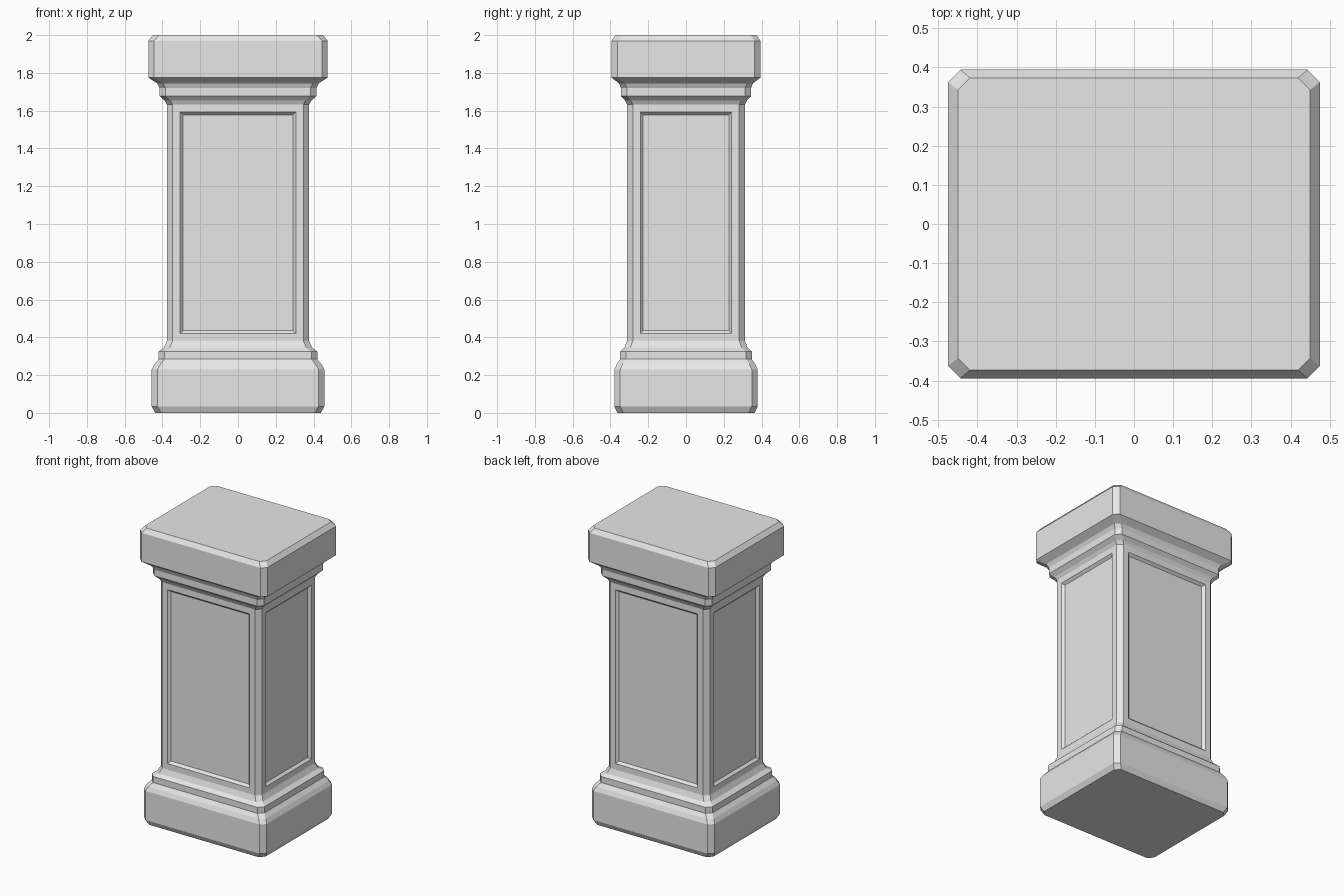
import bpy, bmesh

cube = bpy.data.objects.get("Cube")
if cube:
    bpy.data.objects.remove(cube, do_unlink=True)

# Stone material
stone = bpy.data.materials.new("grey_stone")
stone.use_nodes = True
GREY = (0.8, 0.8, 0.8, 1)
stone.diffuse_color = GREY
stone.node_tree.nodes["Principled BSDF"].inputs["Base Color"].default_value = GREY

DEPTH_RATIO = 0.83   # depth relative to width
CHAMFER = 0.031


def ring(bm, half_x, z):
    """Rectangle with cut corners at height z."""
    x, y, c = half_x, half_x * DEPTH_RATIO, CHAMFER
    corners = [(x - c, -y), (x, -y + c), (x, y - c), (x - c, y),
               (-x + c, y), (-x, y - c), (-x, -y + c), (-x + c, -y)]
    return [bm.verts.new((px, py, z)) for px, py in corners]


def loft(name, profile, panels=False):
    """Stack cut-corner rings along a (half width, height) profile."""
    bm = bmesh.new()
    rings = [ring(bm, hx, z) for hx, z in profile]
    for low, high in zip(rings, rings[1:]):
        for i in range(len(low)):
            j = (i + 1) % len(low)
            bm.faces.new((low[i], low[j], high[j], high[i]))
    bm.faces.new(reversed(rings[0]))
    bm.faces.new(rings[-1])
    bm.normal_update()
    if panels:
        # Sunken panel with a sloped rim on each of the four wide sides
        wide = [f for f in bm.faces
                if abs(f.normal.z) < 0.1 and max(abs(f.normal.x), abs(f.normal.y)) > 0.99]
        bmesh.ops.inset_individual(bm, faces=wide, thickness=0.04, use_even_offset=True)
        bmesh.ops.inset_individual(bm, faces=wide, thickness=0.015, depth=-0.016,
                                   use_even_offset=True)
    mesh = bpy.data.meshes.new(name)
    bm.to_mesh(mesh)
    bm.free()
    mesh.materials.append(stone)
    obj = bpy.data.objects.new(name, mesh)
    bpy.context.collection.objects.link(obj)
    return obj


# Plinth with rounded shoulder and a small ledge
loft("base", [(0.438, 0), (0.457, 0.034), (0.457, 0.23), (0.442, 0.258), (0.42, 0.284),
              (0.42, 0.325), (0.393, 0.345), (0.377, 0.38)])

# Panelled shaft
loft("shaft", [(0.377, 0.38), (0.377, 1.633)], panels=True)

# Neck moulding and cap slab
loft("cap", [(0.377, 1.633), (0.39, 1.655), (0.415, 1.678), (0.415, 1.72),
             (0.428, 1.745), (0.475, 1.775), (0.475, 1.97), (0.45, 2.0)])
